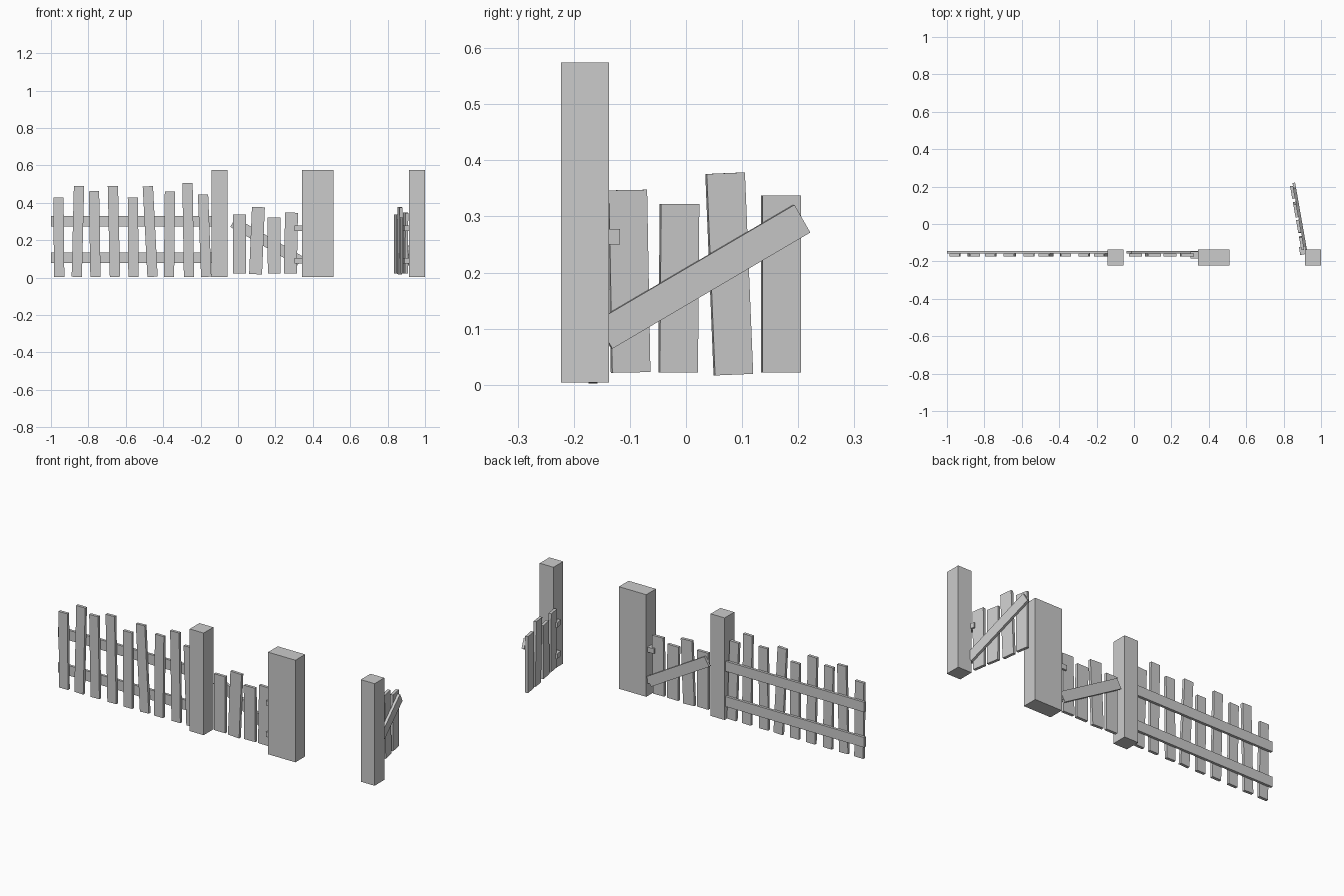
import bpy, math
from mathutils import Vector, Matrix

if "Cube" in bpy.data.objects:
    bpy.data.objects.remove(bpy.data.objects["Cube"])


def box(name, lo, hi, matrix=None):
    """Axis-aligned box between two corners, optionally transformed."""
    bpy.ops.mesh.primitive_cube_add(size=1)
    ob = bpy.context.object
    ob.name = name
    lo, hi = Vector(lo), Vector(hi)
    m = Matrix.Translation((lo + hi) / 2) @ Matrix.Diagonal((*(hi - lo), 1))
    ob.data.transform((matrix or Matrix()) @ m)
    return ob


def plank(name, a, b, width, y0, y1, matrix=None):
    """Board whose centre line runs from a=(x,z) to b=(x,z)."""
    dx, dz = b[0] - a[0], b[1] - a[1]
    length = math.hypot(dx, dz)
    m = Matrix.Translation((a[0], 0, a[1])) @ Matrix.Rotation(math.atan2(dx, dz), 4, 'Y')
    return box(name, (-width / 2, y0, 0), (width / 2, y1, length), (matrix or Matrix()) @ m)


FRONT, MID, BACK = -0.174, -0.158, -0.144

# Posts
for i, (x0, x1) in enumerate([(-0.142, -0.056), (0.342, 0.511), (0.915, 1.0)]):
    box(f"post_{i + 1}", (x0, -0.223, 0.004), (x1, -0.1375, 0.574))

# Fence rails
for name, z0, z1 in [("lower_rail", 0.077, 0.133), ("upper_rail", 0.274, 0.33)]:
    box(name, (-1, MID, z0), (-0.12, BACK, z1))

# Fence pickets: bottom x, top x, top z
pickets = [(-0.956, -0.96, 0.428), (-0.862, -0.85, 0.49), (-0.762, -0.77, 0.462),
           (-0.658, -0.669, 0.49), (-0.559, -0.562, 0.428), (-0.457, -0.482, 0.488),
           (-0.369, -0.364, 0.46), (-0.262, -0.27, 0.505), (-0.17, -0.187, 0.444)]
for i, (xb, xt, zt) in enumerate(pickets):
    plank(f"fence_picket_{i + 1}", (xb, 0.004), (xt, zt), 0.055, FRONT, MID)


def gate(prefix, m):
    """Gate leaf: four pickets, diagonal brace and two hinges."""
    leaf = [(0.008, 0.022, 0.008, 0.337), (0.094, 0.018, 0.109, 0.377),
            (0.194, 0.022, 0.1915, 0.322), (0.28, 0.022, 0.286, 0.347)]
    for i, (xb, zb, xt, zt) in enumerate(leaf):
        plank(f"{prefix}_picket_{i + 1}", (xb, zb), (xt, zt), 0.069, FRONT, MID, m)
    plank(f"{prefix}_brace", (0.331, 0.089), (-0.027, 0.296), 0.057, MID, BACK, m)
    for name, z in [("lower", 0.09), ("upper", 0.264)]:
        box(f"{prefix}_{name}_hinge", (0.302, -0.184, z - 0.014), (0.345, -0.148, z + 0.014), m)


# Closed leaf, and the same leaf swung open on the far post
gate("closed_gate", Matrix())
gate("open_gate", Matrix.Translation((0.922, -0.157, 0))
     @ Matrix.Rotation(math.radians(-80), 4, 'Z')
     @ Matrix.Translation((-0.342, 0.15, 0)))
